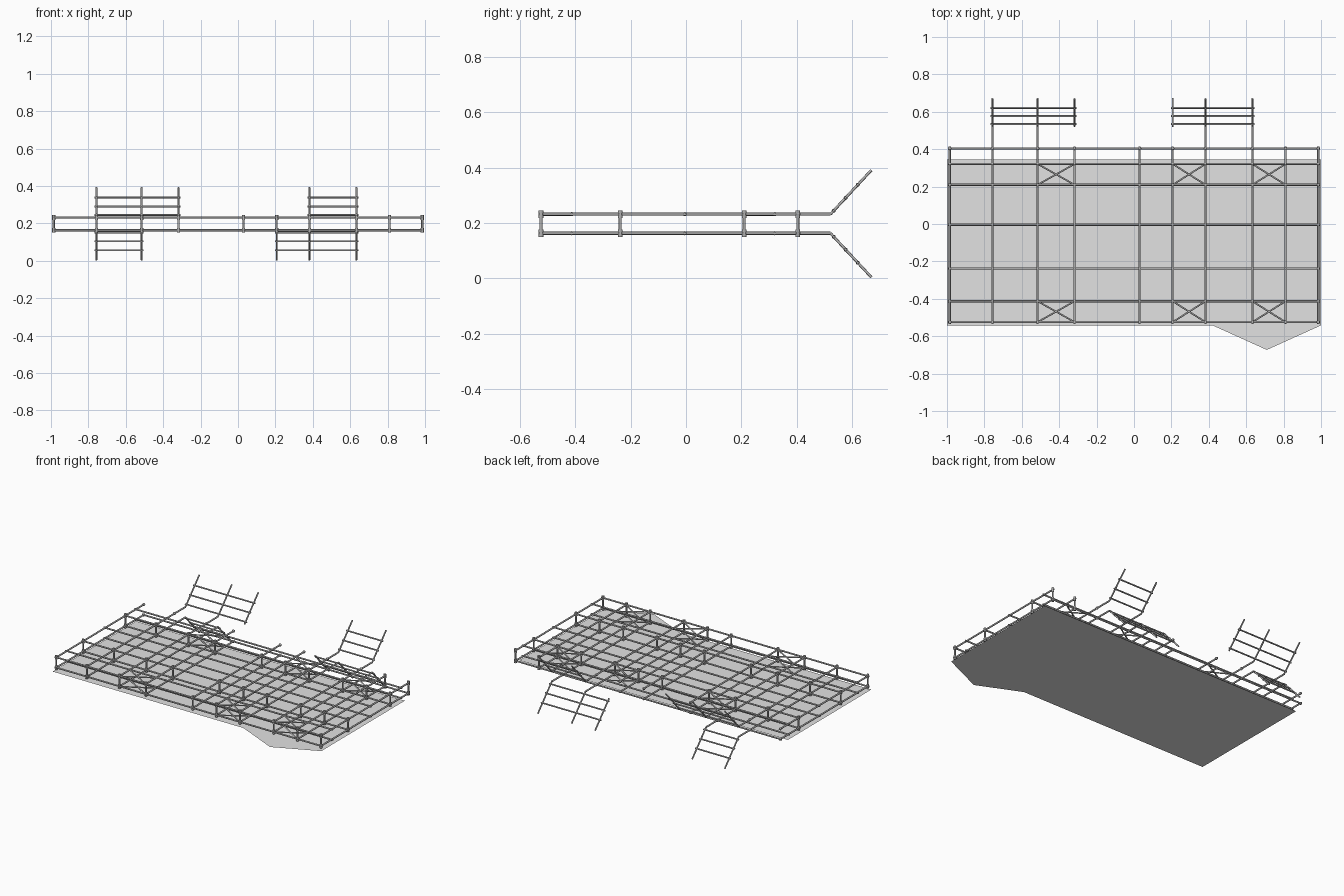
import bpy, bmesh, math
from mathutils import Vector, Matrix

if "Cube" in bpy.data.objects:
    bpy.data.objects.remove(bpy.data.objects["Cube"])


def material(name, rgb):
    m = bpy.data.materials.new(name)
    m.diffuse_color = (*rgb, 1)
    m.use_nodes = True
    m.node_tree.nodes["Principled BSDF"].inputs["Base Color"].default_value = m.diffuse_color
    return m


STEEL = material("mid_grey_steel", (0.45, 0.45, 0.45))
SLAB = material("light_grey", (0.76, 0.76, 0.76))

R = 0.0055                      # tube radius
LOW, TOP = 0.163, 0.232         # the two tube layers
XS = [-0.985, -0.757, -0.515, -0.318, 0.03, 0.207, 0.382, 0.633, 0.81, 0.985]
YS = [-0.524, -0.413, -0.238, -0.004, 0.21, 0.321, 0.404]
POST_Y = [YS[0], YS[2], YS[4]]
LONG_X = [XS[1], XS[2], XS[6], XS[7]]   # tubes that run on to the wings


def tube(bm, a, b, r=R):
    a, b = Vector(a), Vector(b)
    d = b - a
    rot = d.to_track_quat('Z', 'Y').to_matrix().to_4x4()
    bmesh.ops.create_cone(bm, cap_ends=True, segments=8, radius1=r, radius2=r,
                          depth=d.length, matrix=Matrix.Translation((a + b) / 2) @ rot)


def ball(bm, p, r=0.0075):
    bmesh.ops.create_uvsphere(bm, u_segments=8, v_segments=6, radius=r,
                              matrix=Matrix.Translation(p))


def finish(bm, name, mat, smooth=True):
    me = bpy.data.meshes.new(name)
    bm.to_mesh(me)
    bm.free()
    me.materials.append(mat)
    ob = bpy.data.objects.new(name, me)
    bpy.context.collection.objects.link(ob)
    if smooth:
        bpy.context.view_layer.objects.active = ob
        ob.select_set(True)
        bpy.ops.object.shade_smooth_by_angle(angle=math.radians(50))
        ob.select_set(False)
    return ob


# Floor sheet with a pointed bay at the front
bm = bmesh.new()
outline = [(-1, -0.542), (0.42, -0.542), (0.71, -0.673), (1, -0.542), (1, 0.345), (-1, 0.345)]
bm.faces.new([bm.verts.new((x, y, 0.139)) for x, y in outline])
finish(bm, "floor_sheet", SLAB, smooth=False)

# Lengthways tubes; the rear edge has only the lower one
bm = bmesh.new()
for y in YS:
    for z in (LOW, TOP):
        if not (y == YS[-1] and z == TOP):
            tube(bm, (XS[0] - 0.01, y, z), (XS[-1] + 0.01, y, z))
finish(bm, "long_tubes", STEEL)

# Crossways tubes
bm = bmesh.new()
for x in XS:
    for z in (LOW, TOP):
        tube(bm, (x, YS[0] - 0.01, z), (x, 0.523 if x in LONG_X else 0.414, z))
finish(bm, "cross_tubes", STEEL)

# Posts between the layers, with a sleeve at each end
bm = bmesh.new()
posts = [(x, y) for x in XS for y in POST_Y] + [(x, YS[-1]) for x in XS[-2:]]
for x, y in posts:
    tube(bm, (x, y, LOW), (x, y, TOP))
    for z in (LOW, TOP):
        tube(bm, (x, y, z - 0.013), (x, y, z + 0.013), 0.0085)
finish(bm, "posts", STEEL)

# Ball joints at every crossing
bm = bmesh.new()
for x in XS:
    for y in YS:
        for z in (LOW, TOP):
            ball(bm, (x, y, z), 0.0095 if y == YS[-1] else 0.0075)
finish(bm, "joints", STEEL)

# Diagonal braces
bm = bmesh.new()
for x0, x1 in ((XS[2], XS[3]), (XS[5], XS[6]), (XS[7], XS[8])):
    for y0, y1 in ((YS[0], YS[1]), (YS[4], YS[5])):
        for z in (LOW - 0.002, TOP - 0.002):
            tube(bm, (x0, y0, z), (x1, y1, z), 0.0045)
            tube(bm, (x0, y1, z), (x1, y0, z), 0.0045)
finish(bm, "diagonal_braces", STEEL)


# Sloping rear wings: side up = 1, down = -1
def wing(name, xs, side):
    base = TOP if side > 0 else LOW

    def at(x, t):
        return Vector((x, 0.522 + 0.148 * t, base + side * 0.159 * t))

    bm = bmesh.new()
    for x in xs:
        tube(bm, at(x, 0), at(x, 1), 0.005)
    for t in (0.08, 0.37, 0.67):
        tube(bm, at(xs[0] - 0.01, t), at(xs[-1] + 0.01, t), 0.005)
        for x in xs:
            ball(bm, at(x, t), 0.007)
    finish(bm, name, STEEL)


wing("upper_wing_left", XS[1:4], 1)
wing("upper_wing_right", XS[6:8], 1)
wing("lower_wing_left", XS[1:3], -1)
wing("lower_wing_right", XS[5:8], -1)
